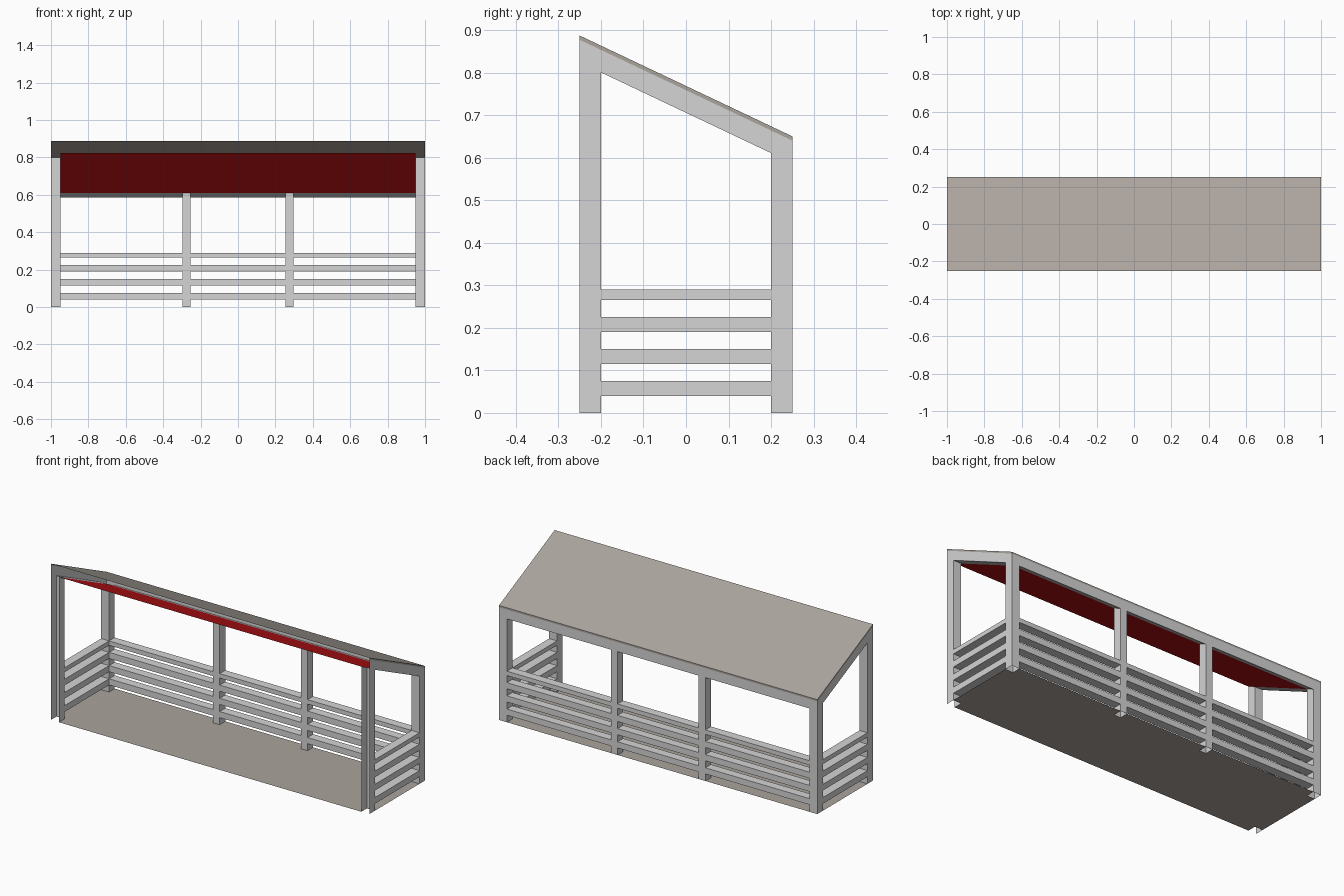
import bpy, bmesh

if "Cube" in bpy.data.objects:
    bpy.data.objects.remove(bpy.data.objects["Cube"], do_unlink=True)


def material(name, rgb):
    m = bpy.data.materials.new(name)
    m.use_nodes = True
    m.diffuse_color = (*rgb, 1)
    m.node_tree.nodes["Principled BSDF"].inputs["Base Color"].default_value = (*rgb, 1)
    return m


grey = material("light_grey_paint", (0.66, 0.66, 0.66))
taupe = material("warm_grey_panel", (0.41, 0.37, 0.34))
red = material("red_ceiling", (0.66, 0.008, 0.01))

W, D, T = 1.0, 0.25, 0.05       # half width, half depth, timber thickness
IX, IY = W - T, D - T           # inner faces of the frame
RAILS = [(0.04, 0.075), (0.115, 0.15), (0.19, 0.225), (0.265, 0.29)]
MID = (0.255, 0.297)            # middle post extent in x


# Heights of the sloping surfaces
def roof_z(y):
    return 0.7685 - 0.474 * y


def eave_z(y):
    return roof_z(y) - 0.01


def ceiling_z(y):
    return roof_z(y) - 0.063


def height(z, y):
    return z(y) if callable(z) else z


SIDES = {"left": (0, 2, 3, 1), "right": (4, 5, 7, 6), "front": (0, 1, 5, 4),
         "back": (2, 6, 7, 3), "bottom": (0, 4, 6, 2), "top": (1, 3, 7, 5)}


def shell(bm, xs, ys, zs, keep):
    """Box whose top and bottom may slope; only the kept sides are built."""
    v = [bm.verts.new((x, y, height(z, y))) for x in xs for y in ys for z in zs]
    for side in keep.split():
        bm.faces.new([v[i] for i in SIDES[side]])
    bmesh.ops.delete(bm, geom=[p for p in v if not p.link_faces], context='VERTS')


def build(name, mat, parts, mirror=False):
    bm = bmesh.new()
    for part in parts:
        shell(bm, *part)
    me = bpy.data.meshes.new(name)
    bm.to_mesh(me)
    bm.free()
    me.materials.append(mat)
    ob = bpy.data.objects.new(name, me)
    bpy.context.collection.objects.link(ob)
    if mirror:
        ob.modifiers.new("Mirror", 'MIRROR').use_mirror_merge = False
    return ob


# Posts: hollow, open underneath; the front pair is open to the front
post = (0, ceiling_z)
build("front_posts", grey, [((IX, W), (-D, -IY), post, "left right back")], True)
build("back_corner_posts", grey, [((IX, W), (IY, D), post, "left right front back")], True)
build("back_middle_posts", grey, [(MID, (IY, D), post, "left right front back")], True)

# Railings
build("side_rails", grey,
      [((IX, W), (-IY, IY), r, "left right top bottom") for r in RAILS], True)
build("back_side_rails", grey,
      [((MID[1], IX), (IY, D), r, "front back top bottom") for r in RAILS], True)
build("back_centre_rails", grey,
      [((-MID[0], MID[0]), (IY, D), r, "front back top bottom") for r in RAILS])

# Sloping beams below the roof
beam = (ceiling_z, eave_z)
build("side_beams", grey, [((IX, W), (-D, D), beam, "right"),
                           ((IX, W), (-IY, IY), beam, "bottom")], True)
build("back_beam", grey, [((-W, W), (IY, D), beam, "back"),
                          ((-IX, IX), (IY, D), beam, "bottom")])

# Roof sheet with thin edges, and the ceiling panel
build("roof", taupe, [((-W, W), (-D, D), (eave_z, roof_z), "top left right back")])
build("ceiling", red, [((-IX, IX), (-D, IY), (ceiling_z, eave_z), "bottom")])

# Floor sheet, notched around every post
flat = (0, 0.01)
build("floor", taupe, [((-IX, IX), (-D, IY), flat, "bottom"),
                       ((-MID[0], MID[0]), (IY, D), flat, "bottom")])
build("floor_edges", taupe, [((IX, W), (-IY, IY), flat, "bottom"),
                             ((MID[1], IX), (IY, D), flat, "bottom")], True)
